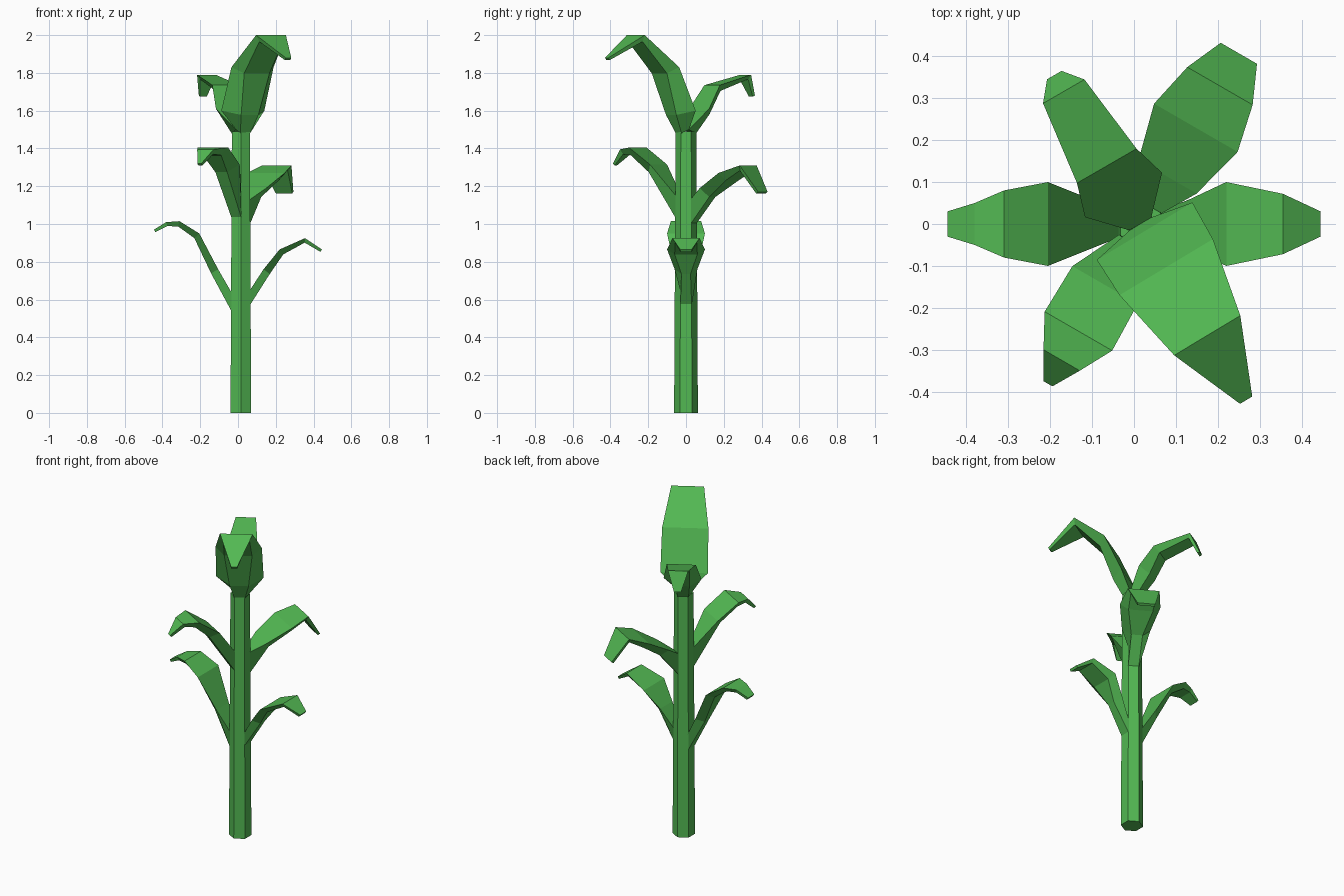
import bpy
import bmesh
import math
from mathutils import Vector

default_cube = bpy.data.objects.get("Cube")
if default_cube:
    bpy.data.objects.remove(default_cube)

# One leaf-green material for the whole plant
green = bpy.data.materials.new("leaf_green")
green.use_nodes = True
colour = (0.085, 0.48, 0.085, 1)
green.diffuse_color = colour
green.node_tree.nodes["Principled BSDF"].inputs["Base Color"].default_value = colour

STALK_X = 0.015
SIDES = 6


def finish(name, bm):
    """Turn a bmesh into a flat-shaded green object."""
    bmesh.ops.recalc_face_normals(bm, faces=bm.faces)
    mesh = bpy.data.meshes.new(name)
    bm.to_mesh(mesh)
    bm.free()
    mesh.materials.append(green)
    obj = bpy.data.objects.new(name, mesh)
    bpy.context.collection.objects.link(obj)
    return obj


def loft(bm, rings):
    """Bridge rings of points with quads and cap both ends."""
    rows = [[bm.verts.new(point) for point in ring] for ring in rings]
    for lower, upper in zip(rows, rows[1:]):
        for i in range(len(lower)):
            j = (i + 1) % len(lower)
            bm.faces.new((lower[i], lower[j], upper[j], upper[i]))
    bm.faces.new(rows[0])
    bm.faces.new(rows[-1])


def build_stalk():
    """Six-sided stalk, slightly tapered."""
    rings = []
    for radius, z in ((0.063, 0), (0.055, 1.49)):
        angles = [math.tau * (i + 0.5) / SIDES for i in range(SIDES)]
        rings.append([(STALK_X + radius * math.cos(a), radius * math.sin(a), z)
                      for a in angles])
    bm = bmesh.new()
    loft(bm, rings)
    finish("stalk", bm)


def build_leaf(name, azimuth, drop, thick, path):
    """Leaf with a wide upper face and a narrower keel below.
    path holds (reach, height, half width) along the upper face."""
    a = math.radians(azimuth)
    outward = Vector((math.cos(a), math.sin(a), 0))
    side = Vector((-math.sin(a), math.cos(a), 0))
    origin = Vector((STALK_X, 0, 0))
    spine = [Vector((reach, height)) for reach, height, _ in path]
    last = len(path) - 1
    rings = []
    for i, (reach, height, half) in enumerate(path):
        if i == 0:
            # The root sits flush inside one face of the stalk
            under, keel = Vector((0.045, height - drop)), half
        else:
            t = i / last
            after = spine[min(i + 1, last)] - spine[i]
            before = spine[i] - spine[i - 1]
            along = (before.normalized() + after.normalized()).normalized()
            depth = thick * (1 - t) + 0.015 * t
            under = spine[i] + Vector((along.y, -along.x)) * depth
            keel = half * min(1, 0.2 + 0.8 * t)
        corners = ((spine[i], half), (spine[i], -half), (under, -keel), (under, keel))
        rings.append([origin + outward * p.x + side * w + Vector((0, 0, p.y))
                      for p, w in corners])
    bm = bmesh.new()
    loft(bm, rings)
    finish(name, bm)


build_stalk()

# Lower pair
build_leaf("lower_right_leaf", 180, 0.1, 0.05, [
    (0.045, 0.63, 0.03), (0.12, 0.76, 0.06), (0.22, 0.95, 0.1),
    (0.325, 1.015, 0.08), (0.395, 1.01, 0.05), (0.46, 0.97, 0.03)])
build_leaf("lower_left_leaf", 0, 0.08, 0.05, [
    (0.045, 0.645, 0.03), (0.12, 0.76, 0.06), (0.205, 0.865, 0.1),
    (0.34, 0.925, 0.072), (0.43, 0.865, 0.03)])

# Middle pair
build_leaf("middle_back_leaf", 60, 0.13, 0.07, [
    (0.045, 1.13, 0.03), (0.13, 1.19, 0.08), (0.265, 1.27, 0.115),
    (0.38, 1.31, 0.09), (0.47, 1.17, 0.05)])
build_leaf("middle_front_leaf", 240, 0.12, 0.07, [
    (0.045, 1.15, 0.03), (0.168, 1.315, 0.09), (0.295, 1.405, 0.093),
    (0.375, 1.395, 0.05), (0.44, 1.32, 0.012)])

# Top pair, splitting the end of the stalk
build_leaf("top_back_leaf", 120, 0.02, 0.06, [
    (0, 1.5, 0.03), (0.08, 1.61, 0.106), (0.16, 1.735, 0.082),
    (0.365, 1.79, 0.057), (0.41, 1.68, 0.02)])
build_leaf("top_front_leaf", 301, 0.02, 0.095, [
    (0, 1.5, 0.03), (0.02, 1.6, 0.133), (0.12, 1.83, 0.13),
    (0.31, 2, 0.092), (0.49, 1.88, 0.017)])
